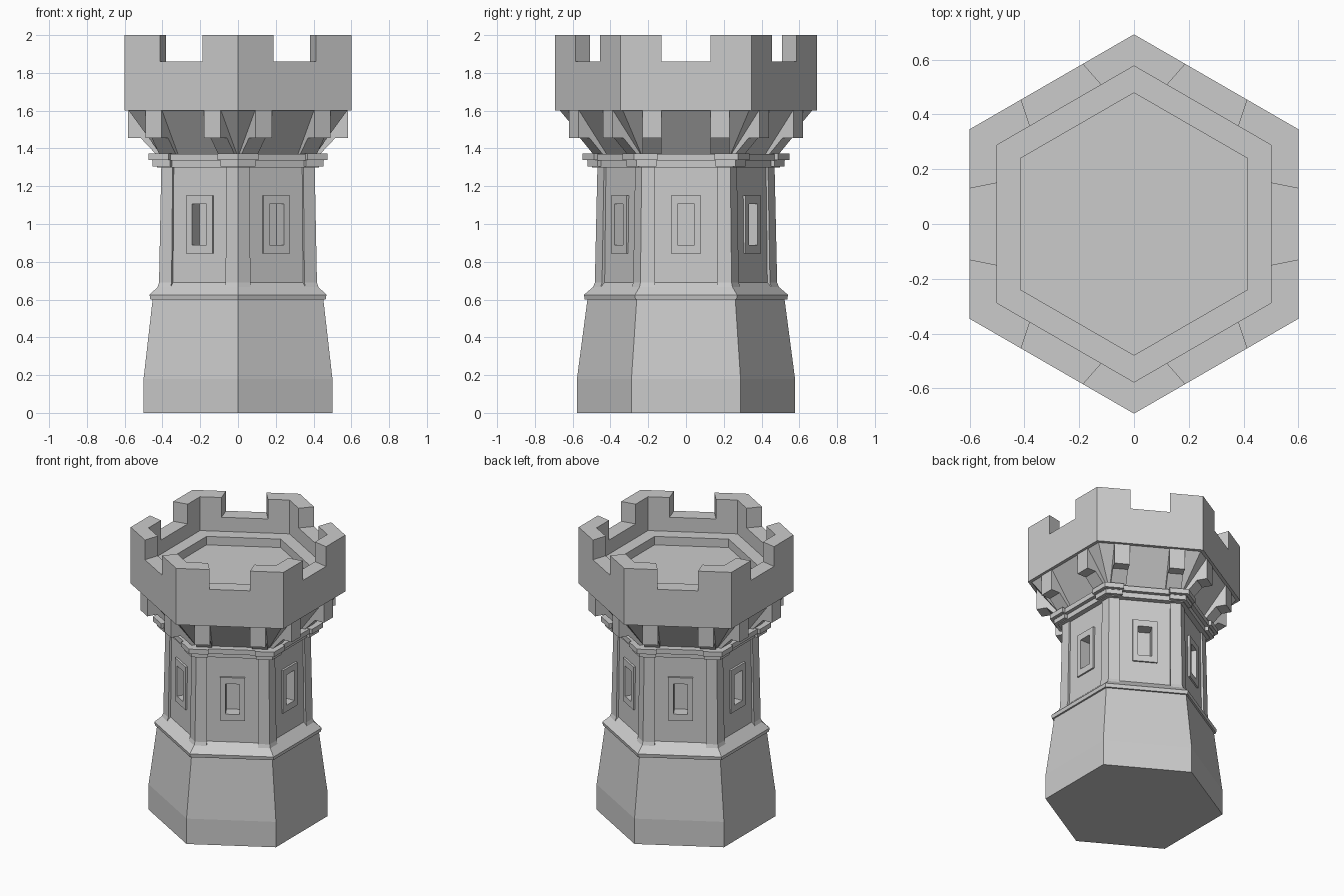
import bpy, bmesh
from math import cos, sin, pi, sqrt
from mathutils import Vector

if "Cube" in bpy.data.objects:
    bpy.data.objects.remove(bpy.data.objects["Cube"])

S3 = sqrt(3)


def face_pt(k, a, t, z):
    """Point on side k of the hexagon: a = distance out, t = distance along the side."""
    g = k * pi / 3
    return Vector((a * cos(g) - t * sin(g), a * sin(g) + t * cos(g), z))


def finish(name, bm):
    bmesh.ops.recalc_face_normals(bm, faces=bm.faces)
    mesh = bpy.data.meshes.new(name)
    bm.to_mesh(mesh)
    bm.free()
    obj = bpy.data.objects.new(name, mesh)
    bpy.context.collection.objects.link(obj)
    return obj


def loft(bm, rings):
    """Skin a closed solid through rings of points."""
    vs = [[bm.verts.new(p) for p in r] for r in rings]
    n = len(vs[0])
    for lo, hi in zip(vs, vs[1:]):
        for i in range(n):
            j = (i + 1) % n
            bm.faces.new((lo[i], lo[j], hi[j], hi[i]))
    bm.faces.new(vs[0][::-1])
    bm.faces.new(vs[-1])


def hex_solid(name, profile):
    bm = bmesh.new()
    loft(bm, [[face_pt(k, a, a / S3, z) for k in range(6)] for a, z in profile])
    return finish(name, bm)


def side_prisms(name, poly, z0, z1):
    """Extrude an (out, along) polygon vertically on all six sides."""
    bm = bmesh.new()
    for k in range(6):
        loft(bm, [[face_pt(k, a, t, z) for a, t in poly] for z in (z0, z1)])
    return finish(name, bm)


def corner_blocks(name, inner, t, sections):
    """Angled blocks that wrap each corner; sections are (out, z)."""
    bm = bmesh.new()
    for k in range(6):
        loft(bm, [[face_pt(k, inner, t, z), face_pt(k, a, t, z),
                   face_pt(k, a, a / S3, z), face_pt(k + 1, a, -t, z),
                   face_pt(k + 1, inner, -t, z), face_pt(k, inner, inner / S3, z)]
                  for a, z in sections])
    return finish(name, bm)


def cut(obj, cutter):
    mod = obj.modifiers.new("cut", 'BOOLEAN')
    mod.operation = 'DIFFERENCE'
    mod.solver = 'EXACT'
    mod.object = cutter
    bpy.context.view_layer.objects.active = obj
    bpy.ops.object.modifier_apply(modifier=mod.name)


# Body: battered base, ledge, recessed shaft and string course
body = hex_solid("tower_body", [
    (0.50, 0), (0.50, 0.18), (0.452, 0.60), (0.464, 0.60), (0.468, 0.625),
    (0.402, 0.69), (0.394, 1.30), (0.43, 1.30), (0.43, 1.335),
    (0.455, 1.335), (0.455, 1.37)])

# Corner pilasters and their two-step capitals
corner_blocks("corner_pilasters", 0.38, 0.165, [(0.435, 0.64), (0.418, 0.69), (0.406, 1.31)])
corner_blocks("lower_capitals", 0.38, 0.155, [(0.452, 1.305), (0.452, 1.338)])
corner_blocks("upper_capitals", 0.38, 0.15, [(0.475, 1.338), (0.475, 1.372)])

# Window frames and recessed openings
frames = side_prisms("window_frames", [(0.37, -0.08), (0.411, -0.08), (0.411, 0.08), (0.37, 0.08)], 0.845, 1.15)
opening = side_prisms("window_cutter", [(0.33, -0.045), (0.5, -0.045), (0.5, 0.045), (0.33, 0.045)], 0.89, 1.105)
cut(body, opening)
cut(frames, opening)

# Crown: flared underside, parapet wall and stepped roof floor
crown = hex_solid("crown", [
    (0.403, 1.36), (0.578, 1.60), (0.60, 1.60), (0.60, 2.0), (0.50, 2.0),
    (0.50, 1.76), (0.415, 1.76), (0.415, 1.70)])
notch = side_prisms("crenel_cutter", [(0.45, -0.16), (0.65, -0.12), (0.65, 0.12), (0.45, 0.16)], 1.86, 2.1)
cut(crown, notch)

for c in (opening, notch):
    bpy.data.objects.remove(c)

# Brackets: two per side under the parapet
bm = bmesh.new()
side = [(0.40, 1.365), (0.43, 1.365), (0.515, 1.455), (0.583, 1.455), (0.583, 1.60), (0.56, 1.60)]
for k in range(6):
    for t in (-0.18, 0.18):
        loft(bm, [[face_pt(k, a, t + d, z) for a, z in side] for d in (-0.05, 0.05)])
finish("brackets", bm)
